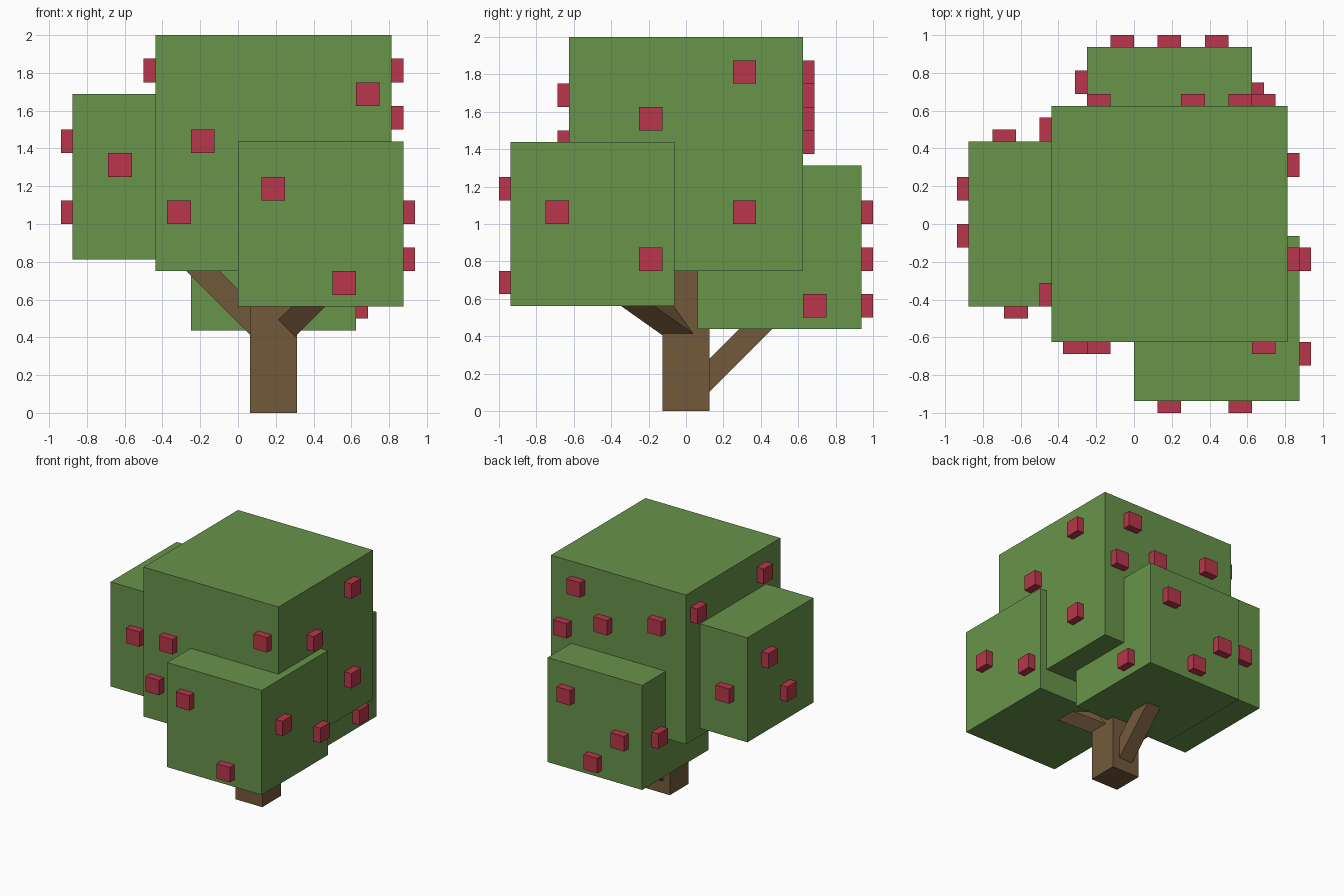
import bpy, math
from mathutils import Vector

if "Cube" in bpy.data.objects:
    bpy.data.objects.remove(bpy.data.objects["Cube"])

U = 1 / 16  # the model sits on a 1/16 grid


def material(name, rgb):
    m = bpy.data.materials.new(name)
    m.diffuse_color = (*rgb, 1)
    m.use_nodes = True
    m.node_tree.nodes["Principled BSDF"].inputs["Base Color"].default_value = m.diffuse_color
    return m


leaf = material("leaf green", (0.138, 0.292, 0.069))
bark = material("bark brown", (0.171, 0.100, 0.044))
red = material("fruit red", (0.485, 0.037, 0.069))


def box(name, centre, size, mat, rot=(0, 0, 0)):
    bpy.ops.mesh.primitive_cube_add(size=1)
    ob = bpy.context.object
    ob.name = name
    for v in ob.data.vertices:
        v.co = v.co * Vector(size)
    ob.location = centre
    ob.rotation_euler = [math.radians(a) for a in rot]
    ob.data.materials.append(mat)
    return ob


# Trunk and three slanted branches
box("trunk", (0.1875, 0, 0.4), (0.25, 0.25, 0.8), bark)
box("left_branch", (-0.09, 0, 0.655), (0.125, 0.125, 0.6), bark, (0, -45, 0))
box("back_branch", (0.1875, 0.252, 0.317), (0.125, 0.125, 0.58), bark, (-45, 0, 0))
d = Vector((0.5, -0.7071, 0.5))
box("front_branch", Vector((0.289, -0.081, 0.48)) + d * 0.1,
    (0.125, 0.125, 0.6), bark, (45, 45, 0))

# Leaf blocks: centre, edge length
canopies = {
    "main": ((0.1875, 0, 1.375), 1.25),
    "left": ((-0.4375, 0, 1.25), 0.875),
    "front": ((0.4375, -0.5, 1.0), 0.875),
    "back": ((0.1875, 0.5, 0.875), 0.875),
}
for name, (c, s) in canopies.items():
    box(name + "_canopy", c, (s, s, s), leaf)

# Fruit: block, axis and side of the face, then (across, height) in grid units
fruit = [
    ("main", 1, -1, [(11, 27), (-3, 23), (-5, 17)]),
    ("main", 1, 1, [(-3, 27), (5, 25), (9, 29), (11, 23)]),
    ("main", 0, 1, [(5, 29), (-3, 25), (5, 17)]),
    ("main", 0, -1, [(-6, 29), (8, 29)]),
    ("left", 1, -1, [(-10, 21)]),
    ("left", 1, 1, [(-11, 19)]),
    ("left", 0, -1, [(3, 23), (-1, 17)]),
    ("front", 1, -1, [(3, 19), (9, 11)]),
    ("front", 0, 1, [(-11, 17), (-3, 13)]),
    ("back", 1, 1, [(-1, 13), (3, 9), (7, 17)]),
    ("back", 0, 1, [(11, 9)]),
    ("back", 0, -1, [(12, 13)]),
]
for block, axis, side, spots in fruit:
    c, s = canopies[block]
    face = c[axis] + side * s / 2
    for across, height in spots:
        pos = [across * U, across * U, height * U]
        pos[axis] = face
        box(block + "_fruit", pos, (2 * U, 2 * U, 2 * U), red)
